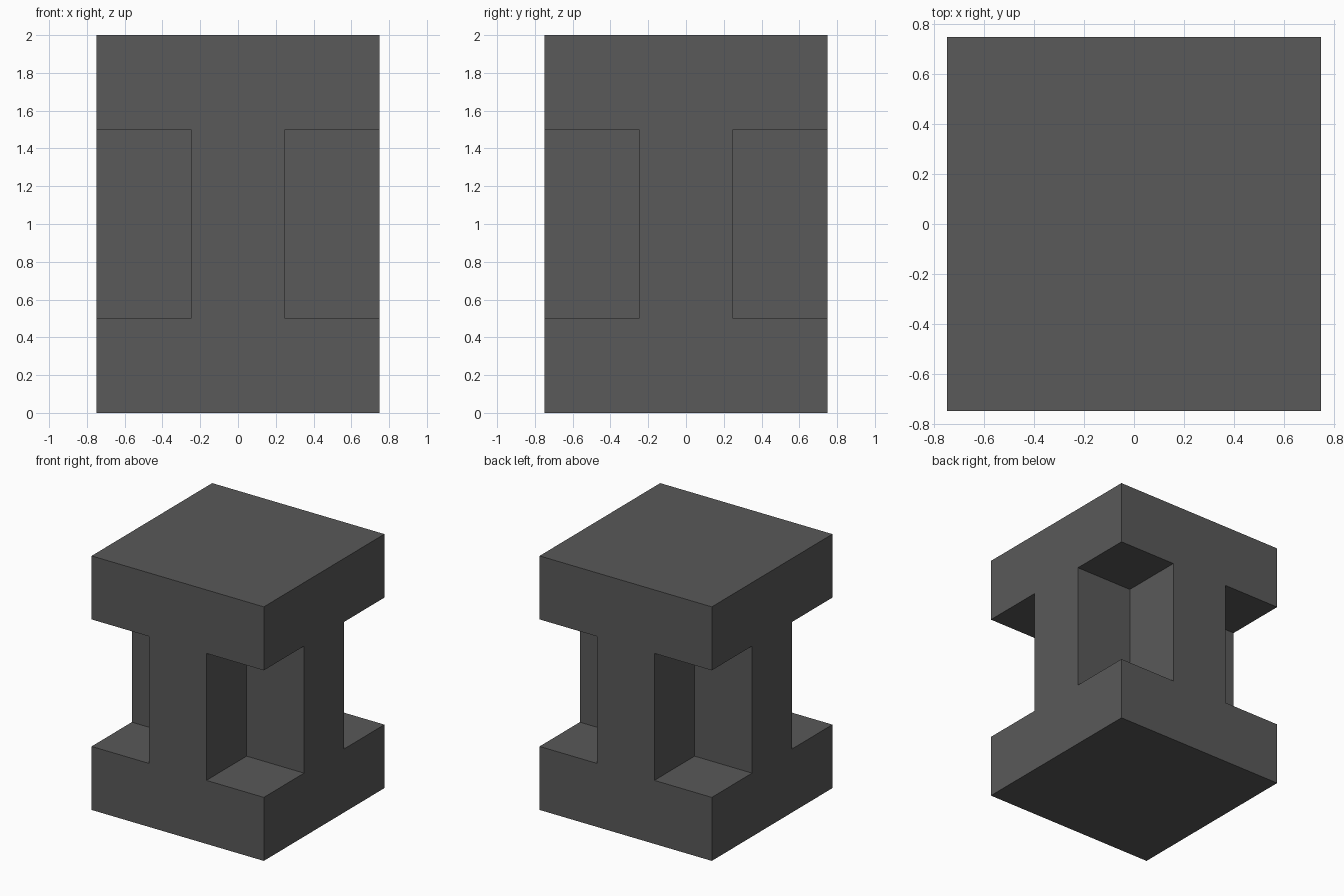
import bpy
import bmesh
from mathutils import Matrix, Vector

default = bpy.data.objects.get("Cube")
if default:
    bpy.data.objects.remove(default, do_unlink=True)

WIDTH, HEIGHT = 1.5, 2.0
ARM = 0.25                  # half width of the cross-shaped waist
NOTCH_LOW, NOTCH_HIGH = 0.5, 1.5

# Single dark grey material
grey = bpy.data.materials.new("dark_grey")
grey.use_nodes = True
colour = (0.1, 0.1, 0.1, 1.0)
grey.diffuse_color = colour
grey.node_tree.nodes["Principled BSDF"].inputs["Base Color"].default_value = colour


def add_box(bm, low, high):
    """Add an axis-aligned box between two corners."""
    low, high = Vector(low), Vector(high)
    size = high - low
    matrix = Matrix.Translation((low + high) / 2) @ Matrix.Diagonal((*size, 1))
    bmesh.ops.create_cube(bm, size=1, matrix=matrix)


def make_object(name, boxes):
    bm = bmesh.new()
    for low, high in boxes:
        add_box(bm, low, high)
    mesh = bpy.data.meshes.new(name)
    bm.to_mesh(mesh)
    bm.free()
    mesh.materials.append(grey)
    obj = bpy.data.objects.new(name, mesh)
    bpy.context.collection.objects.link(obj)
    return obj


# Solid block
h = WIDTH / 2
block = make_object("notched_block", [((-h, -h, 0), (h, h, HEIGHT))])

# Four cutters, one on each vertical corner, reaching past the block
reach = WIDTH
corners = []
for sx in (-1, 1):
    for sy in (-1, 1):
        xs = sorted((sx * ARM, sx * reach))
        ys = sorted((sy * ARM, sy * reach))
        corners.append(((xs[0], ys[0], NOTCH_LOW), (xs[1], ys[1], NOTCH_HIGH)))
cutter = make_object("corner_cutter", corners)
cutter.hide_render = True

# Cut the notches, then discard the cutter
cut = block.modifiers.new("corner_notches", "BOOLEAN")
cut.operation = "DIFFERENCE"
cut.solver = "EXACT"
cut.object = cutter
bpy.context.view_layer.objects.active = block
block.select_set(True)
bpy.ops.object.modifier_apply(modifier=cut.name)
bpy.data.objects.remove(cutter, do_unlink=True)
